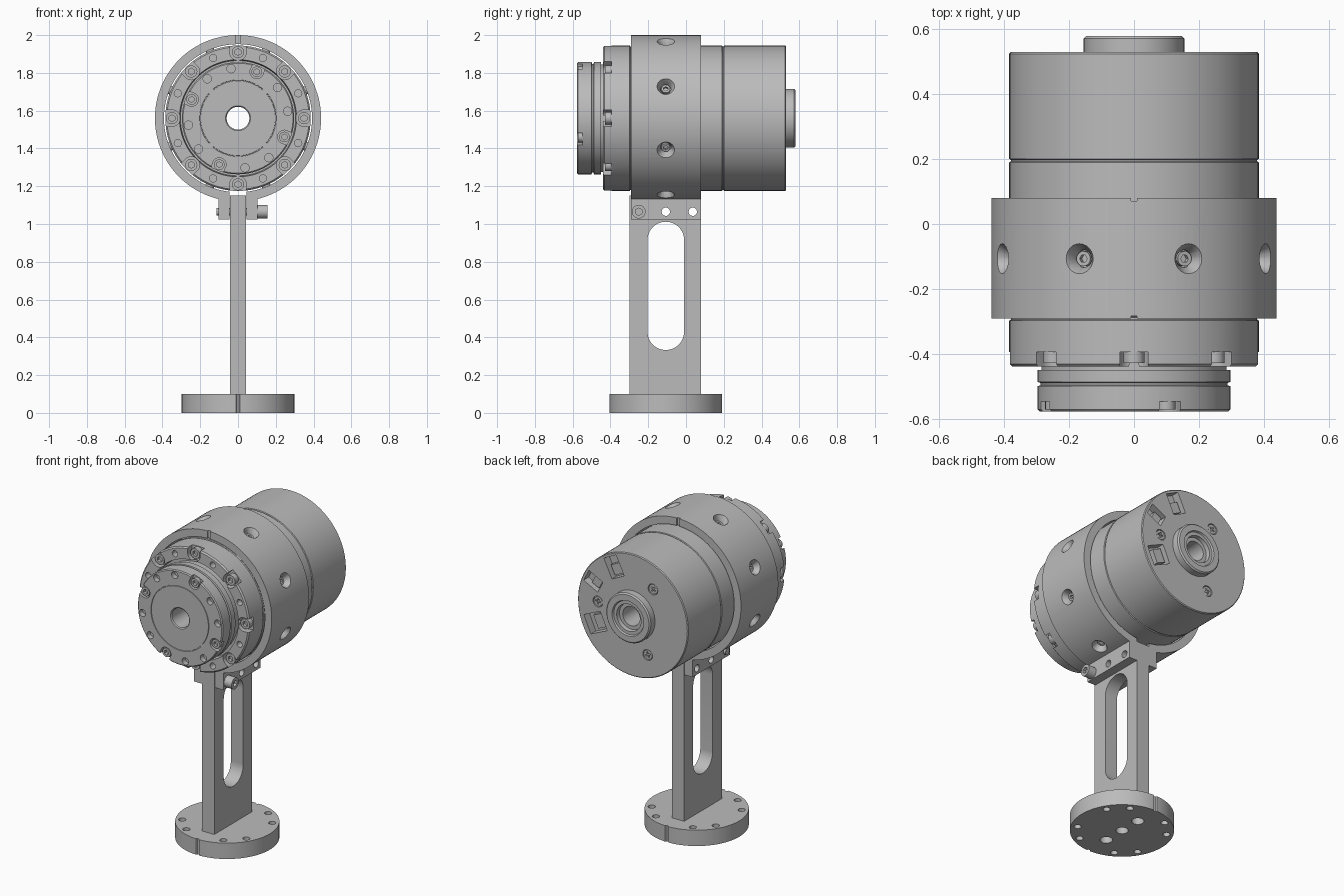
import bpy, bmesh
from math import pi, cos, sin, acos, radians
from mathutils import Matrix, Vector

if "Cube" in bpy.data.objects:
    bpy.data.objects.remove(bpy.data.objects["Cube"])

AXIS_Z = 1.56            # height of the motor axis
MID_Y = -0.107           # middle of clamp, post and base
GREY = (0.5, 0.5, 0.5, 1)
metal = bpy.data.materials.new("machined grey")
metal.use_nodes = True
metal.diffuse_color = GREY
metal.node_tree.nodes["Principled BSDF"].inputs["Base Color"].default_value = GREY
parts = []


def make(name, bm):
    bmesh.ops.recalc_face_normals(bm, faces=bm.faces)
    mesh = bpy.data.meshes.new(name)
    bm.to_mesh(mesh)
    bm.free()
    mesh.materials.append(metal)
    obj = bpy.data.objects.new(name, mesh)
    bpy.context.collection.objects.link(obj)
    parts.append(obj)
    return obj


def rod(bm, p0, p1, r0, r1=None, seg=24):
    p0, p1 = Vector(p0), Vector(p1)
    d = p1 - p0
    m = Matrix.Translation((p0 + p1) / 2) @ d.to_track_quat('Z', 'Y').to_matrix().to_4x4()
    bmesh.ops.create_cone(bm, cap_ends=True, segments=seg, radius1=r0,
                          radius2=r0 if r1 is None else r1, depth=d.length, matrix=m)


def box(bm, centre, size, angle=0):
    m = Matrix.Translation(centre) @ Matrix.Rotation(-angle, 4, 'Y') @ Matrix.Diagonal((*size, 1))
    bmesh.ops.create_cube(bm, size=1, matrix=m)


def polar(r, a, y):
    return Vector((r * cos(a), y, AXIS_Z + r * sin(a)))


def lathe(name, profile):
    bm = bmesh.new()
    vs = [bm.verts.new((r, y, AXIS_Z)) for r, y in profile]
    es = [bm.edges.new((vs[i - 1], vs[i])) for i in range(len(vs))]
    bmesh.ops.spin(bm, geom=vs + es, cent=(0, 0, AXIS_Z), axis=(0, 1, 0),
                   angle=2 * pi, steps=96)
    bmesh.ops.remove_doubles(bm, verts=bm.verts, dist=0.00005)
    # the spin is about z through the axis height, so only x and z change
    return make(name, bm)


def cut(obj, bm):
    cutter = make("cutter", bm)
    parts.remove(cutter)
    cutter.hide_render = True
    mod = obj.modifiers.new("cut", 'BOOLEAN')
    mod.operation, mod.solver, mod.object, mod.use_self = 'DIFFERENCE', 'EXACT', cutter, True
    dep = bpy.context.evaluated_depsgraph_get()
    mesh = bpy.data.meshes.new_from_object(obj.evaluated_get(dep))
    obj.modifiers.clear()
    obj.data = mesh
    bpy.data.objects.remove(cutter)


def bolts(name, items):
    """Socket-head bolts from (foot, top, radius)."""
    heads, hexes = bmesh.new(), bmesh.new()
    for p0, p1, r in items:
        d = (p1 - p0).normalized()
        rod(heads, p0, p1, r)
        rod(hexes, p1 - d * 0.018, p1 + d * 0.01, r * 0.55, seg=6)
    cut(make(name, heads), hexes)


EIGHTHS = [i * pi / 4 for i in range(8)]
BETWEEN = [a + pi / 8 for a in EIGHTHS]

# Motor housing with bolt slots, tapped holes and rear sockets
housing = lathe("motor_housing", [
    (.06, -.40), (.305, -.40), (.31, -.44), (.377, -.44), (.385, -.432), (.385, -.298),
    (.38, -.295), (.38, -.289), (.385, -.286), (.385, .19), (.38, .193), (.38, .198),
    (.385, .201), (.385, .525), (.38, .53), (.06, .53)])
bm = bmesh.new()
for a in EIGHTHS:
    rod(bm, polar(.35, a, -.46), polar(.35, a, -.395), .044)
    box(bm, polar(.385, a, -.4275), (.07, .065, .086), a)
for a in BETWEEN:
    rod(bm, polar(.345, a, -.46), polar(.345, a, -.40), .019)
SOCKETS = [(.30, 64, .13, .095), (.31, 27, .11, .08), (.285, -24, .125, .12)]
for r, deg, long, wide in SOCKETS:
    box(bm, polar(r, radians(deg), .53), (long, .1, wide), radians(deg))
SCREWS = [radians(d) for d in (5, 125, 245)]
for a in SCREWS:
    rod(bm, polar(.245, a, .515), polar(.245, a, .54), .034)
cut(housing, bm)
bolts("housing_bolts", [(polar(.35, a, -.39), polar(.35, a, -.428), .032) for a in EIGHTHS])

# Connector inserts inside the rear sockets
bm = bmesh.new()
for r, deg, long, wide in SOCKETS:
    box(bm, polar(r - long * .15, radians(deg), .49), (long * .5, .04, wide * .7), radians(deg))
make("connector_inserts", bm)

# Cross-head rear screws
bm, slots = bmesh.new(), bmesh.new()
for a in SCREWS:
    rod(bm, polar(.245, a, .51), polar(.245, a, .527), .03)
    for turn in (0, pi / 2):
        box(slots, polar(.245, a, .527), (.036, .016, .009), a + turn)
cut(make("rear_screws", bm), slots)

# Rear hollow-shaft boss
lathe("rear_boss", [
    (.06, .50), (.155, .50), (.155, .572), (.147, .58), (.11, .58), (.105, .57),
    (.085, .57), (.082, .545), (.06, .545)])

# Output flange with twelve stations: bolts at every third, holes elsewhere
flange = lathe("output_flange", [
    (.06, -.39), (.285, -.39), (.285, -.45), (.297, -.45), (.297, -.487), (.288, -.49),
    (.288, -.497), (.297, -.50), (.297, -.572), (.291, -.578), (.203, -.578), (.202, -.574),
    (.199, -.574), (.198, -.578), (.066, -.578), (.06, -.572)])
bm = bmesh.new()
bolt_list = []
for i in range(12):
    a = radians(68 + 30 * i)
    if i % 3:
        rod(bm, polar(.265, a, -.60), polar(.265, a, -.545), .022)
    else:
        rod(bm, polar(.265, a, -.60), polar(.265, a, -.548), .036)
        box(bm, polar(.29, a, -.574), (.05, .052, .07), a)
        bolt_list.append((polar(.265, a, -.54), polar(.265, a, -.572), .028))
cut(flange, bm)
bolts("flange_bolts", bolt_list)

# Split clamp ring with two lugs, drawn as one outline and extruded
OUT, INN, LUG, GAP, FRONT, BACK = .44, .392, .102, .045, -.292, .08


def arc(r, half_gap, n=96):
    start = -acos(half_gap / r)
    return [polar(r, start + (pi - 2 * start) * i / n, FRONT) for i in range(n + 1)]


outline = arc(OUT, LUG) + [Vector((x, FRONT, 1.025)) for x in (-LUG, -GAP)]
outline += arc(INN, GAP)[::-1] + [Vector((x, FRONT, 1.025)) for x in (GAP, LUG)]
bm = bmesh.new()
face = bm.faces.new([bm.verts.new(p) for p in outline])
ext = bmesh.ops.extrude_face_region(bm, geom=[face])
bmesh.ops.translate(bm, vec=(0, BACK - FRONT, 0),
                    verts=[v for v in ext["geom"] if isinstance(v, bmesh.types.BMVert)])
clamp = make("clamp_ring", bm)
bm = bmesh.new()
for a in BETWEEN:
    rod(bm, polar(.46, a, MID_Y), polar(.405, a, MID_Y), .058, .026)
    rod(bm, polar(.42, a, MID_Y), polar(.37, a, MID_Y), .027)
for y in (FRONT, BACK):
    box(bm, (0, y, 1.98), (.02, .018, .1))
LUG_BOLTS = (-.25, MID_Y, .036)
for y in LUG_BOLTS:
    rod(bm, (-.2, y, 1.065), (.2, y, 1.065), .022)
cut(clamp, bm)
bolts("clamp_set_screws", [(polar(.375, a, MID_Y), polar(.408, a, MID_Y), .023) for a in BETWEEN])
y = LUG_BOLTS[0]
bolts("lug_bolt", [(Vector((LUG, y, 1.065)), Vector((.155, y, 1.065)), .036)])
bm = bmesh.new()
rod(bm, (-.115, y, 1.065), (LUG + .01, y, 1.065), .021)
make("lug_bolt_shank", bm)

# Slotted post
bm = bmesh.new()
box(bm, (0, (FRONT + BACK) / 2 - .003, .62), (.086, BACK - FRONT + .006, 1.06))
post = make("post", bm)
bm = bmesh.new()
for z in (.43, .915):
    rod(bm, (-.1, MID_Y, z), (.1, MID_Y, z), .097, seg=48)
box(bm, (0, MID_Y, .6725), (.2, .194, .485))
for y in LUG_BOLTS:
    rod(bm, (-.2, y, 1.065), (.2, y, 1.065), .022)
cut(post, bm)

# Round base with rim holes, underside holes and two index notches
bm = bmesh.new()
rod(bm, (0, MID_Y, 0), (0, MID_Y, .1), .298, seg=96)
base = make("base_disc", bm)
bm = bmesh.new()
for i in range(12):
    if i % 3:
        a = i * pi / 6
        x, y = .258 * cos(a), MID_Y + .258 * sin(a)
        rod(bm, (x, y, -.05), (x, y, .15), .021)
for off in (-.14, 0, .14):
    rod(bm, (0, MID_Y + off, -.05), (0, MID_Y + off, .07), .036)
for side in (-1, 1):
    rod(bm, (0, MID_Y + side * .3, -.05), (0, MID_Y + side * .3, .15), .012, seg=12)
cut(base, bm)

# Smooth round walls, keep machined edges sharp
bpy.ops.object.select_all(action='DESELECT')
for obj in parts:
    obj.select_set(True)
bpy.context.view_layer.objects.active = parts[0]
bpy.ops.object.shade_smooth_by_angle(angle=radians(30))
